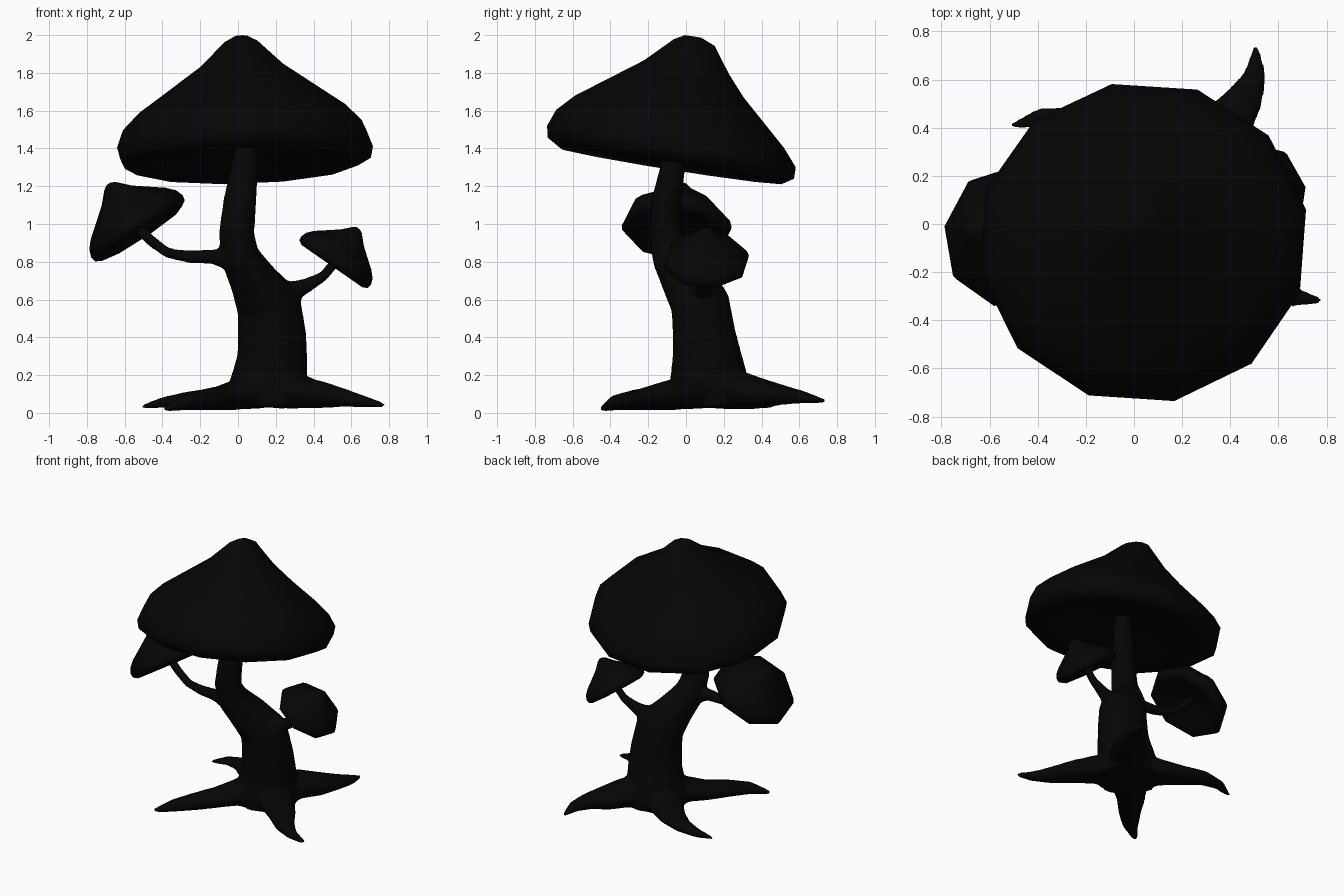
import bpy
import bmesh
from math import sin, cos, tau, radians
from mathutils import Vector

cube = bpy.data.objects.get("Cube")
if cube:
    bpy.data.objects.remove(cube, do_unlink=True)

# One flat near-black colour
black = bpy.data.materials.new("near_black")
black.use_nodes = True
black.diffuse_color = (0.0015, 0.0015, 0.0015, 1)
black.node_tree.nodes["Principled BSDF"].inputs["Base Color"].default_value = black.diffuse_color


def loft(bm, rings):
    """Join equal rings of points into a closed skin."""
    loops = [[bm.verts.new(p) for p in ring] for ring in rings]
    n = len(loops[0])
    faces = [bm.faces.new(loops[0]), bm.faces.new(loops[-1])]
    for a, b in zip(loops, loops[1:]):
        for i in range(n):
            j = (i + 1) % n
            faces.append(bm.faces.new((a[i], a[j], b[j], b[i])))
    bmesh.ops.recalc_face_normals(bm, faces=faces)
    for f in faces:
        f.smooth = True


def finish(name, bm):
    mesh = bpy.data.meshes.new(name)
    bm.to_mesh(mesh)
    bm.free()
    mesh.materials.append(black)
    obj = bpy.data.objects.new(name, mesh)
    bpy.context.collection.objects.link(obj)
    return obj


def tube(bm, path, sides, ref):
    """Path entries are x, y, z, half width, half height."""
    pts = [Vector(p[:3]) for p in path]
    rings = []
    for i, p in enumerate(path):
        t = (pts[min(i + 1, len(pts) - 1)] - pts[max(i - 1, 0)]).normalized()
        side = t.cross(Vector(ref)).normalized()
        up = side.cross(t)
        rings.append([pts[i] + side * p[3] * cos(k * tau / sides) + up * p[4] * sin(k * tau / sides)
                      for k in range(sides)])
    loft(bm, rings)


# Cap outline from tip over rim to underside: fraction of radius, of height, and back pinch
CAP = [(.05, 1, 1.7), (.13, .95, 1.5), (.33, .73, 1.03), (.55, .55, .88), (.82, .33, .86), (.95, .18, .9),
       (1, .03, .97), (.98, -.07, .99), (.88, -.135, 1), (.7, -.09, 1), (.3, .04, 1), (.08, .08, 1)]


def cap(name, centre, axis, radius, height, sides, turn, pinched=False):
    tilt = Vector((0, 0, 1)).rotation_difference(Vector(axis))
    rings = []
    for r, h, back in CAP:
        ring = []
        for k in range(sides):
            a = radians(turn) + k * tau / sides
            y = r * radius * sin(a)
            if pinched and y > 0:
                y *= back
            ring.append(Vector(centre) + tilt @ Vector((r * radius * cos(a), y, h * height)))
        rings.append(ring)
    bm = bmesh.new()
    loft(bm, rings)
    finish(name, bm)


# Caps
cap("main_cap", (.038, -.07, 1.39), (-.035, .16, 1), .69, .612, 12, 11, pinched=True)
cap("right_small_cap", (-.53, -.05, .98), (-.55, .1, .83), .295, .28, 8, 36)
cap("left_small_cap", (.515, .108, .8), (.57, 0, .82), .23, .215, 8, 12)

# Leaning trunk
wood = bmesh.new()
tube(wood, [
    (.16, .12, .03, .22, .22), (.16, .12, .12, .22, .22), (.17, .12, .2, .2, .205),
    (.182, .11, .3, .187, .185), (.18, .095, .42, .182, .168), (.162, .075, .58, .174, .158),
    (.082, .01, .7, .13, .145), (.01, -.07, .83, .105, .115), (-.008, -.11, .95, .096, .088),
    (.01, -.105, 1.12, .089, .08), (.035, -.07, 1.3, .074, .068), (.05, -.07, 1.46, .053, .058),
], 12, (0, 1, 0))

# Roots growing from inside the trunk foot and curling outwards
UP = (0, 0, 1)
roots = [
    [(.2, .16, .12, .12, .1), (.3, .3, .12, .135, .1), (.39, .42, .1, .112, .078),
     (.46, .52, .095, .082, .052), (.503, .62, .083, .05, .036), (.508, .74, .06, .014, .014)],
    [(.2, .1, .12, .12, .1), (.32, 0, .11, .135, .09), (.45, -.12, .095, .102, .072),
     (.56, -.24, .08, .073, .05), (.67, -.305, .06, .044, .032), (.78, -.32, .04, .016, .014)],
    [(.12, .15, .12, .12, .1), (.01, .24, .1, .135, .085), (-.13, .35, .075, .102, .058),
     (-.27, .425, .07, .07, .045), (-.4, .44, .055, .043, .03), (-.51, .405, .03, .014, .014)],
    [(.12, .09, .12, .12, .1), (.03, -.01, .105, .13, .09), (-.08, -.13, .08, .102, .068),
     (-.18, -.26, .07, .082, .058), (-.28, -.37, .055, .058, .043), (-.39, -.45, .018, .018, .016)],
]
for path in roots:
    tube(wood, path, 8, UP)

# Thin branches carrying the small caps
tube(wood, [(0, -.09, .79, .05, .06), (-.13, -.09, .828, .046, .042), (-.25, -.08, .826, .037, .037),
            (-.37, -.07, .845, .032, .03), (-.46, -.06, .91, .032, .032), (-.56, -.05, 1.01, .035, .03)], 8, UP)
tube(wood, [(.16, .06, .58, .08, .08), (.26, .075, .635, .064, .064), (.36, .09, .672, .042, .042),
            (.45, .1, .722, .031, .03), (.54, .105, .83, .03, .028)], 8, UP)

# Melt trunk, roots and branches into one skin
trunk = finish("trunk_with_roots_and_branches", wood)
melt = trunk.modifiers.new("melt", 'REMESH')
melt.mode = 'VOXEL'
melt.voxel_size = .015
melt.use_smooth_shade = True
soften = trunk.modifiers.new("soften", 'SMOOTH')
soften.factor = .5
soften.iterations = 8
